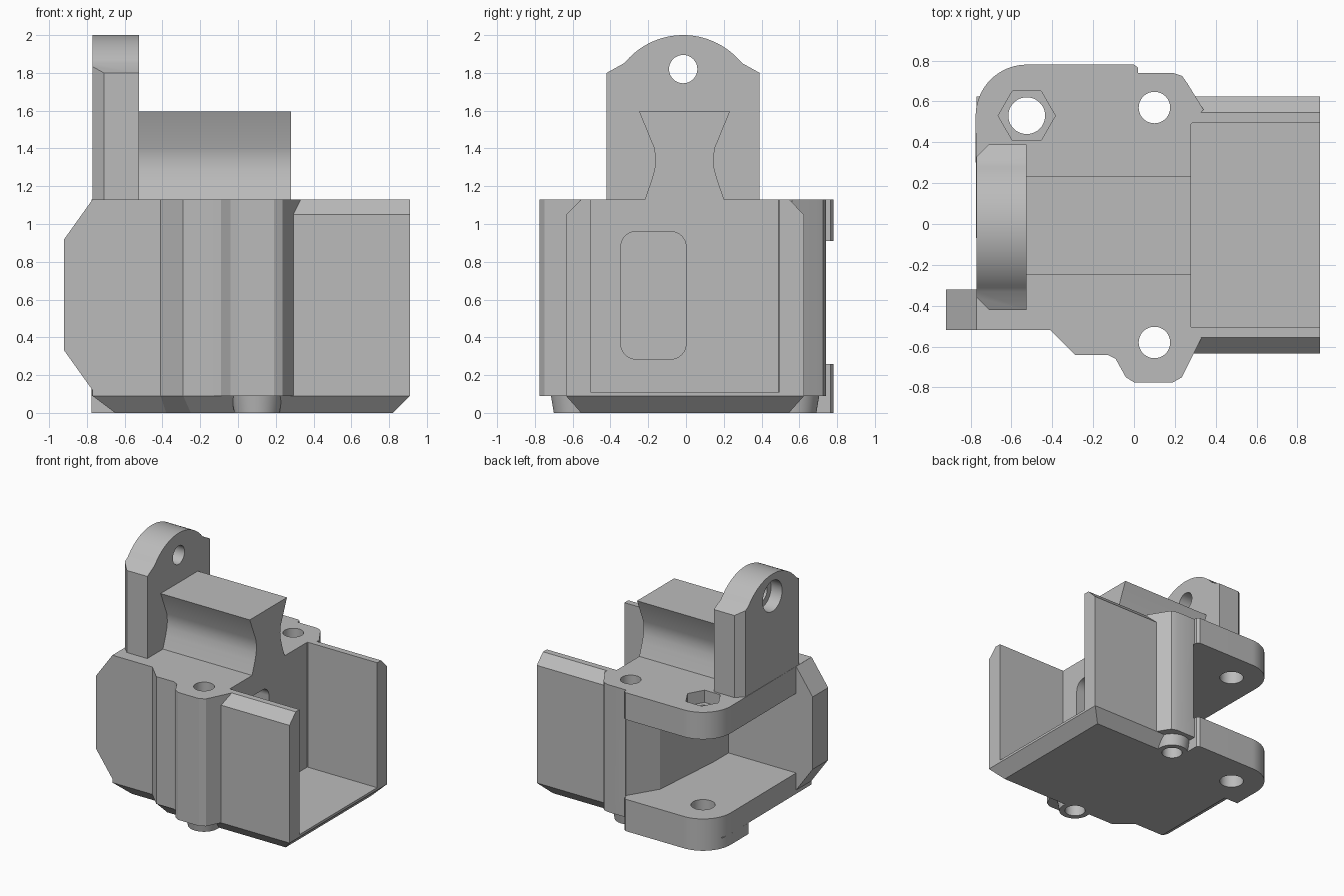
import bpy
import bmesh
from math import sin, cos, pi, radians

if "Cube" in bpy.data.objects:
    bpy.data.objects.remove(bpy.data.objects["Cube"])

grey = bpy.data.materials.new("plain_grey")
grey.use_nodes = True
GREY = (0.5, 0.5, 0.5, 1)
grey.diffuse_color = GREY
grey.node_tree.nodes["Principled BSDF"].inputs["Base Color"].default_value = GREY

# Maps a profile point (u, v) and an extrusion depth w to space
AXES = {"x": lambda u, v, w: (w, u, v),
        "y": lambda u, v, w: (u, w, v),
        "z": lambda u, v, w: (u, v, w)}


def loft(name, axis, start, a, end, b):
    """Join two matching outlines at depths a and b into a solid."""
    bm = bmesh.new()
    rings = [[bm.verts.new(AXES[axis](u, v, w)) for u, v in ring]
             for ring, w in ((start, a), (end, b))]
    n = len(start)
    for ring in rings:
        bm.faces.new(ring)
    for i in range(n):
        j = (i + 1) % n
        bm.faces.new((rings[0][i], rings[0][j], rings[1][j], rings[1][i]))
    bmesh.ops.recalc_face_normals(bm, faces=bm.faces)
    mesh = bpy.data.meshes.new(name)
    bm.to_mesh(mesh)
    bm.free()
    mesh.materials.append(grey)
    ob = bpy.data.objects.new(name, mesh)
    bpy.context.collection.objects.link(ob)
    return ob


def prism(name, axis, profile, a, b):
    return loft(name, axis, profile, a, profile, b)


def arc(cx, cy, r, a0=0, a1=360, n=48):
    return [(cx + r * cos(radians(a0 + (a1 - a0) * i / n)),
             cy + r * sin(radians(a0 + (a1 - a0) * i / n)))
            for i in range(n if a1 - a0 == 360 else n + 1)]


def rect(u0, v0, u1, v1):
    return [(u0, v0), (u1, v0), (u1, v1), (u0, v1)]


def cut(ob, *cutters):
    """Subtract the cutters from one part and keep the result."""
    for c in cutters:
        m = ob.modifiers.new("cut", "BOOLEAN")
        m.operation, m.solver, m.object = "DIFFERENCE", "EXACT", c
    bpy.context.view_layer.update()
    dg = bpy.context.evaluated_depsgraph_get()
    mesh = bpy.data.meshes.new_from_object(ob.evaluated_get(dg))
    ob.modifiers.clear()
    ob.data = mesh


EAR = (-0.525, 0.53)
SCREWS = [(0.1, -0.58), (0.1, 0.57)]
TOP = 1.13

# Main block with screw bosses and hinge ear
ear_edge = arc(*EAR, 0.25, 90, 180, 20)
front_edge = [(-0.77, -0.52), (-0.41, -0.52), (-0.29, -0.64), (-0.13, -0.64),
              (-0.09, -0.66), (-0.04, -0.75), (0, -0.775), (0.19, -0.775),
              (0.235, -0.75), (0.33, -0.56), (0.28, -0.51)]
back_edge = [(0.28, 0.49), (0.34, 0.56), (0.26, 0.69), (0.235, 0.725),
             (0.19, 0.74), (0.02, 0.74), (0.02, 0.765), (0, 0.78)]
body = prism("main_block", "z", front_edge + back_edge + ear_edge, 0.09, TOP)

# Chamfered underside
base_top = [(-0.77, -0.52), (-0.41, -0.52), (-0.29, -0.635), (0.91, -0.635),
            (0.91, 0.625), (-0.77, 0.625)]
base_low = [(-0.65, -0.44), (-0.38, -0.44), (-0.25, -0.555), (0.82, -0.555),
            (0.82, 0.545), (-0.65, 0.545)]
base = loft("chamfered_base", "z", base_low, 0, base_top, 0.09)

# Lower hinge ear
ear = prism("lower_hinge_ear", "z",
            [(-0.775, 0.3), (0.02, 0.3), (0.02, 0.765), (0, 0.78)] + ear_edge, 0, 0.09)

# Stubs under the screw bosses
stubs = [loft("screw_stub", "z", arc(x, y, 0.12), 0, arc(x, y, 0.135), 0.09)
         for x, y in SCREWS]

# Cutters for recess, holes and pockets
recess = prism("recess_cutter", "z",
               [(0.03, 0.9), (0.03, 0.72), (-0.11, 0.49), (-0.16, -0.13),
                (-0.16, -0.32), (-1, -0.32), (-1, 0.9)], 0.26, 0.91)
hinge_hole = prism("hinge_cutter", "z", arc(*EAR, 0.09), -0.1, 1.3)
nut = prism("nut_cutter", "z", arc(*EAR, 0.14, n=6), 1.03, 1.3)
screws = [prism("screw_cutter", "z", arc(x, y, 0.077), -0.1, 1.3) for x, y in SCREWS]
r = 0.08
slot_profile = (arc(-r, 0.96 - r, r, 0, 90, 8) + arc(r - 0.345, 0.96 - r, r, 90, 180, 8)
                + arc(r - 0.345, 0.285 + r, r, 180, 270, 8)
                + arc(-r, 0.285 + r, r, 270, 359.9, 8))
slot = prism("slot_cutter", "x", slot_profile, -0.06, 0.5)

cut(body, recess, hinge_hole, nut, *screws, slot)
cut(base, hinge_hole, *screws)
cut(ear, hinge_hole)
for stub, hole in zip(stubs, screws):
    cut(stub, hole)

# Open tray: floor and two chamfered walls
prism("tray_floor", "x", rect(-0.635, 0.09, 0.625, 0.11), 0.27, 0.91)
for name, side in (("front_tray_wall", -1), ("back_tray_wall", 1)):
    wall = [(0.5, 0.09), (0.63, 0.09), (0.63, 1.05), (0.55, TOP), (0.5, TOP)]
    prism(name, "x", [(side * y - 0.005, z) for y, z in wall], 0.28, 0.91)

# Side tab at the front corner
prism("side_tab", "y", [(-0.6, TOP), (-0.77, TOP), (-0.92, 0.92), (-0.92, 0.33),
                        (-0.77, 0.12), (-0.74, 0.09), (-0.6, 0.09)], -0.52, -0.32)

# Dovetail ridge on top
half = [(0.21, TOP), (0.175, 1.23), (0.158, 1.29), (0.153, 1.34), (0.16, 1.4),
        (0.24, 1.595)]
mid = -0.008
prism("dovetail_ridge", "x", [(mid + y, z) for y, z in half]
      + [(mid - y, z) for y, z in reversed(half)], -0.54, 0.28)

# Upright lug with rounded head, bore and bevelled outer edges
lug = prism("upright_lug", "x",
            [(-0.42, TOP), (0.39, TOP), (0.39, 1.8), (0.3, 1.85)]
            + arc(-0.015, 1.6, 0.4, 42, 138, 32) + [(-0.33, 1.85), (-0.42, 1.8)],
            -0.77, -0.525)
bore = prism("bore_cutter", "x", arc(-0.015, 1.82, 0.075), -1, 0)
counterbore = prism("counterbore_cutter", "x", arc(-0.015, 1.82, 0.125), -1, -0.67)
bevels = [prism("bevel_cutter", "z", [(-0.78, y - s * 0.07), (-0.7, y + s * 0.01),
                                      (-0.78, y + s * 0.01)], 1, 2.1)
          for y, s in ((0.39, 1), (-0.42, -1))]
cut(lug, bore, counterbore, *bevels)

for helper in [recess, hinge_hole, nut, slot, bore, counterbore] + screws + bevels:
    bpy.data.objects.remove(helper)

# Smooth curved walls, keep edges sharp
for ob in bpy.context.collection.objects:
    if ob.type == "MESH":
        ob.data.shade_smooth()
        ob.data.set_sharp_from_angle(angle=radians(25))
